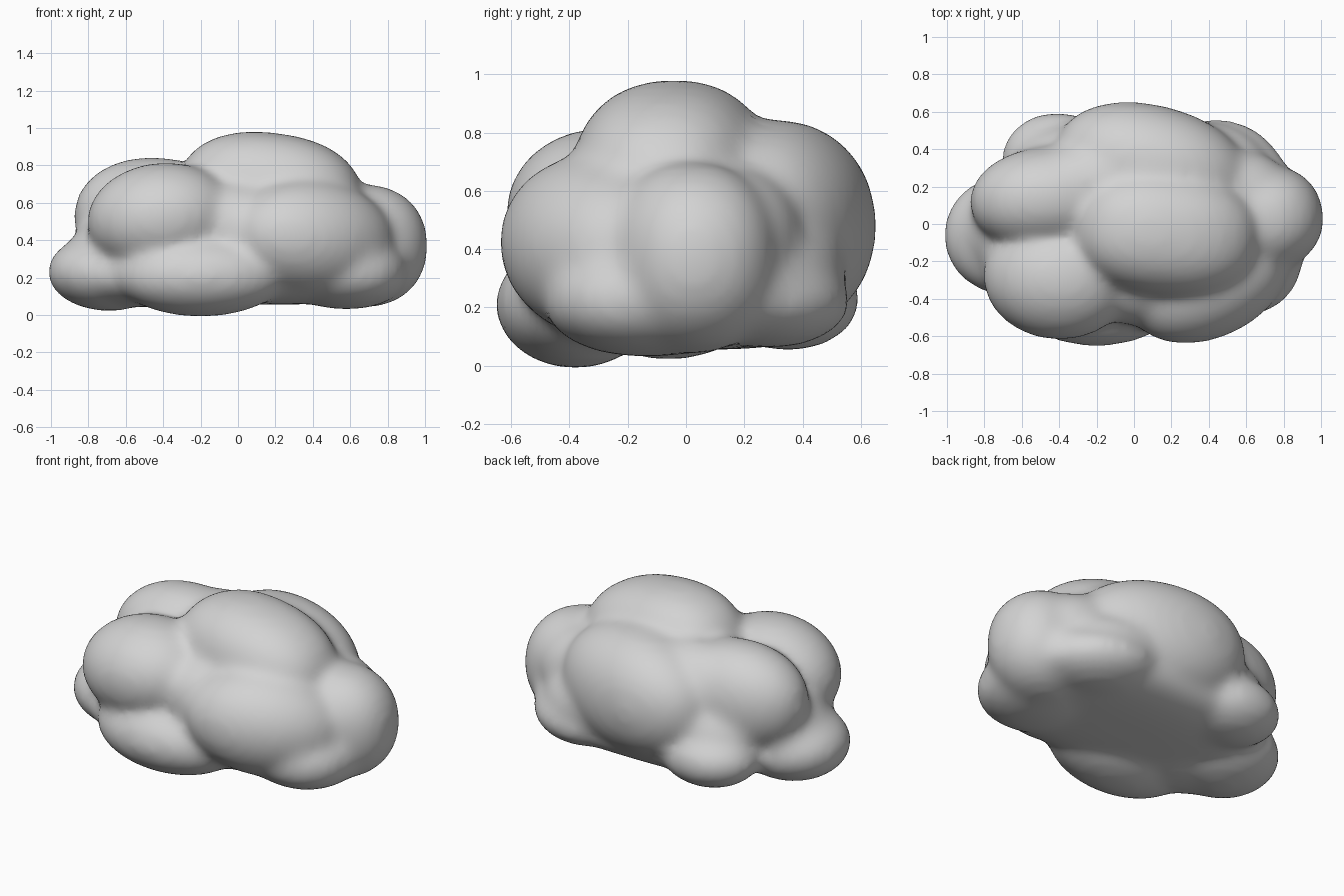
import bpy, bmesh
from math import radians
from mathutils import Matrix

cube = bpy.data.objects.get("Cube")
if cube:
    bpy.data.objects.remove(cube, do_unlink=True)

GREY = (0.65, 0.65, 0.65, 1)
mat = bpy.data.materials.new("cloud_grey")
mat.use_nodes = True
mat.diffuse_color = GREY
mat.node_tree.nodes["Principled BSDF"].inputs["Base Color"].default_value = GREY

bm = bmesh.new()


def puff(centre, radii, turn=0, tilt=0, power=2):
    """Ellipsoid turned about z, tilted about y; a higher power is boxier."""
    m = (Matrix.Translation(centre) @ Matrix.Rotation(radians(turn), 4, 'Z')
         @ Matrix.Rotation(radians(tilt), 4, 'Y') @ Matrix.Diagonal((*radii, 1)))
    for v in bmesh.ops.create_icosphere(bm, subdivisions=4, radius=1)["verts"]:
        v.co /= sum(abs(c) ** power for c in v.co) ** (1 / power)
        v.co = m @ v.co


# Broad base and body
puff((0.08, 0.02, 0.24), (0.80, 0.50, 0.185), power=3)
puff((0.00, 0.00, 0.42), (0.72, 0.42, 0.34))
# Crown
puff((0.17, -0.05, 0.635), (0.50, 0.34, 0.34), turn=-6, tilt=7, power=2.3)
# Back, and the bridges to its neighbours
puff((0.10, 0.31, 0.48), (0.53, 0.325, 0.365), turn=-14, power=2.1)
puff((-0.20, 0.23, 0.54), (0.45, 0.23, 0.29))
puff((0.50, 0.16, 0.42), (0.36, 0.25, 0.27))
puff((0.42, 0.28, 0.32), (0.34, 0.26, 0.20), turn=-20)
# Left upper
puff((-0.46, 0.14, 0.53), (0.42, 0.275, 0.315), turn=6, power=2.1)
# Front left, front right and the bridge between them
puff((-0.41, -0.29, 0.52), (0.40, 0.33, 0.295), turn=-5, tilt=-6)
puff((0.40, -0.30, 0.41), (0.46, 0.31, 0.315), turn=25, tilt=6)
puff((0.00, -0.27, 0.46), (0.34, 0.27, 0.26))
# Right end
puff((0.67, 0.02, 0.37), (0.345, 0.29, 0.33), turn=12, power=2.2)
puff((0.58, -0.13, 0.23), (0.33, 0.36, 0.20), power=2.2)
# Low puffs around the foot
puff((-0.20, -0.38, 0.21), (0.46, 0.275, 0.22))
puff((-0.50, -0.18, 0.21), (0.36, 0.28, 0.17))
puff((-0.69, -0.06, 0.23), (0.33, 0.32, 0.21))
puff((-0.68, -0.02, 0.33), (0.30, 0.27, 0.21), tilt=-40)
puff((-0.41, 0.35, 0.23), (0.30, 0.25, 0.18))
puff((-0.28, 0.28, 0.35), (0.40, 0.25, 0.22))
puff((0.50, 0.29, 0.22), (0.33, 0.26, 0.16), turn=-25)

mesh = bpy.data.meshes.new("cloud")
bm.to_mesh(mesh)
bm.free()
cloud = bpy.data.objects.new("cloud", mesh)
bpy.context.collection.objects.link(cloud)

# Fuse the puffs into one skin and soften the creases
remesh = cloud.modifiers.new("fuse", 'REMESH')
remesh.mode = 'VOXEL'
remesh.voxel_size = 0.025
soften = cloud.modifiers.new("soften", 'SMOOTH')
soften.factor = 0.5
soften.iterations = 26
bpy.context.view_layer.objects.active = cloud
cloud.select_set(True)
for name in ("fuse", "soften"):
    bpy.ops.object.modifier_apply(modifier=name)

cloud.data.materials.append(mat)
bpy.ops.object.shade_smooth()
